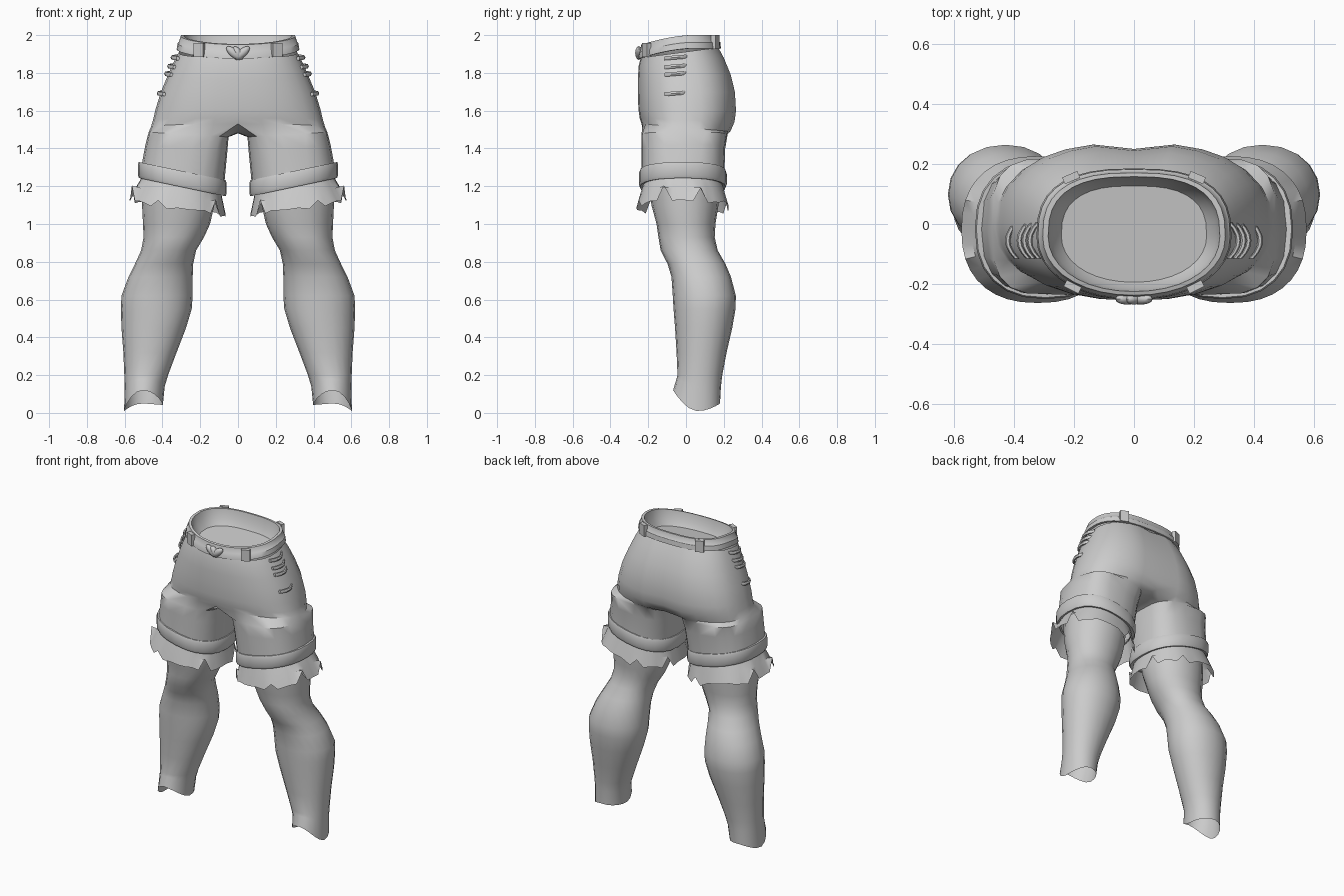
import bpy, bmesh, math, random
from mathutils import Vector, Matrix

if "Cube" in bpy.data.objects:
    bpy.data.objects.remove(bpy.data.objects["Cube"])

random.seed(4)


def clamp(v):
    return max(0.0, min(1.0, v))


def spow(v, e):
    return math.copysign(abs(v) ** e, v)


def oval(t, x0, x1, yf, yb, e=0.85, ef=None, mid=0.5):
    """Point on a squarish oval; t = 0 front, 90 outer, 180 back, 270 inner."""
    t = math.radians(t)
    c, s = math.cos(t), math.sin(t)
    if c > 0 and ef:
        e = ef
    ym = yf + (yb - yf) * mid
    x = (x0 + x1) / 2 + (x1 - x0) / 2 * spow(s, e)
    y = ym - (ym - yf if c > 0 else yb - ym) * spow(c, e)
    return x, y


def finish(name, bm, mirror=True, angle=40):
    bmesh.ops.recalc_face_normals(bm, faces=bm.faces)
    me = bpy.data.meshes.new(name)
    bm.to_mesh(me)
    bm.free()
    ob = bpy.data.objects.new(name, me)
    bpy.context.collection.objects.link(ob)
    bpy.ops.object.select_all(action='DESELECT')
    ob.select_set(True)
    bpy.context.view_layer.objects.active = ob
    bpy.ops.object.shade_smooth_by_angle(angle=math.radians(angle))
    if mirror:
        ob.modifiers.new("Mirror", 'MIRROR').merge_threshold = 0.002
    return ob


def skin(bm, rings, closed=True):
    """Join rows of vertices with quads."""
    for a, b in zip(rings, rings[1:]):
        n = len(a)
        for i in range(n if closed else n - 1):
            j = (i + 1) % n
            bm.faces.new((a[i], a[j], b[j], b[i]))


def add_row(bm, pts):
    return [bm.verts.new(p) for p in pts]


# Shorts: half seat splitting into one trouser leg, mirrored
bm = bmesh.new()
H = 14
rows = []
for zf, zb, w, yf, yb in [(1.88, 1.935, .315, -.24, .175), (1.84, 1.88, .34, -.25, .205),
                          (1.77, 1.79, .375, -.255, .242), (1.69, 1.70, .41, -.255, .264),
                          (1.61, 1.60, .437, -.252, .270), (1.56, 1.54, .45, -.245, .262),
                          (1.53, 1.49, .462, -.235, .24)]:
    pts = []
    for i in range(H + 1):
        t = 180 * i / H
        x, y = oval(t, -w, w, yf, yb, .78, .85, .48)
        if i in (0, H):
            x = 0.0
        if i == H:
            y -= .02                     # cleft
        pts.append((x, y, zf + (zb - zf) * clamp((y - yf) / (yb - yf))))
    rows.append(add_row(bm, pts))
skin(bm, rows, closed=False)
last = rows[-1]
crotch = add_row(bm, [(0, y, z) for y, z in [(.15, 1.48), (.07, 1.48), (0, 1.48),
                                             (-.08, 1.485), (-.16, 1.505)]])
rings = [last + crotch]
angles = [-40 + 260 * i / H for i in range(H + 1)] + [220 + 100 * (i + 1) / 6 for i in range(5)]
for z, x0, x1, yf, yb, k, e in [(1.475, .05, .473, -.236, .22, .06, .6),
                                (1.40, .057, .49, -.235, .207, .1, .7),
                                (1.23, .075, .517, -.236, .203, .2, .8)]:
    pts = []
    for t in angles:
        x, y = oval(t, x0, x1, yf, yb, e)
        pts.append((x, y, z + k * (x - .29)))
    rings.append(add_row(bm, pts))
skin(bm, rings)
finish("shorts", bm)

# Waistband with rim, inner wall and floor
WAIST = (-.322, .322, -.25, .183)


def waist_point(t, inset, down):
    x0, x1, yf, yb = WAIST
    x, y = oval(t, x0 + inset, x1 - inset, yf + inset * .7, yb - inset * .7, .75, .95, .48)
    u = clamp((y + .25) / .26)
    return Vector((x, y, 1.945 + .055 * u * (1.6 - .6 * u) - down))


bm = bmesh.new()
rings = [add_row(bm, [waist_point(i * 10, ins, dn) for i in range(36)])
         for ins, dn in [(.012, .072), (-.003, .07), (.002, .038), (.008, .034),
                         (.018, 0), (.036, 0), (.05, .06), (.08, .1)]]
skin(bm, rings)
bm.faces.new(rings[-1])
finish("waistband", bm, mirror=False)

# Belt loops, two a side
bm = bmesh.new()
for t in (38, 146):
    p = waist_point(t, -.002, .036)
    d = waist_point(t + 4, -.002, .036) - waist_point(t - 4, -.002, .036)
    m = (Matrix.Translation(p) @ Matrix.Rotation(math.atan2(d.y, d.x), 4, 'Z')
         @ Matrix.Diagonal((.055, .024, .075, 1)))
    bmesh.ops.create_cube(bm, size=1, matrix=m)
finish("belt_loops", bm)

# Front knot
bm = bmesh.new()
for x, a, s in [(-.022, 40, .05), (.022, -40, .05), (.0, 55, .04)]:
    m = (Matrix.Translation((x, -.25, 1.905)) @ Matrix.Rotation(math.radians(a), 4, 'Y')
         @ Matrix.Diagonal((s, .019, .022, 1)))
    bmesh.ops.create_uvsphere(bm, u_segments=12, v_segments=8, radius=1, matrix=m)
finish("knot", bm, mirror=False)

# Stitches on the hips
bm = bmesh.new()
for x, z in [(.348, 1.882), (.366, 1.835), (.382, 1.795), (.421, 1.692)]:
    rings = []
    for i in range(7):
        u = i / 3 - 1
        cx = x - .03 * u * u
        rings.append(add_row(bm, [(cx + .009 * math.cos(a), -.055 + .06 * u,
                                   z + .005 * u + .012 * math.sin(a))
                                  for a in [math.tau * j / 6 for j in range(6)]]))
    skin(bm, rings)
    bm.faces.new(rings[0])
    bm.faces.new(rings[-1])
finish("hip_stitches", bm)

# Rolled cuffs
bm = bmesh.new()
rings = []
for ins, z in [(.03, 1.2), (.006, 1.195), (0, 1.21), (0, 1.265), (.005, 1.28), (.025, 1.28)]:
    pts = []
    for i in range(24):
        x, y = oval(i * 15, .06 + ins, .53 - ins, -.25 + ins, .216 - ins, .85)
        pts.append((x, y, z + .21 * (x - .295)))
    rings.append(add_row(bm, pts))
skin(bm, rings)
finish("cuffs", bm)

# Ragged hems flaring out below the cuffs
bm = bmesh.new()
N = 36
notches = {7: .07, 11: .06, 20: .03, 25: .06, 31: .07, 2: .015}
rings = []
for r in range(3):
    f = r / 2
    pts = []
    for i in range(N):
        x, y = oval(i * 360 / N, .09 - .025 * f, .505 + .07 * f,
                    -.225 - .038 * f, .192 + .034 * f, .85)
        z = 1.21 - .122 * f + (.21 - .04 * f) * (x - .295)
        if r == 2:
            z += notches.get(i, random.uniform(-.012, .006))
            if i + 1 in notches or i - 1 in notches:
                z -= .012
        pts.append((x, y, z))
    rings.append(add_row(bm, pts))
skin(bm, rings)
finish("ragged_hems", bm)

# Bare legs: knee, calf and slanted open ankle
bm = bmesh.new()
rings = []
for z, xi, xo, yf, yb in [(1.27, .11, .5, -.2, .18), (1.1, .125, .508, -.183, .172),
                          (1.0, .148, .503, -.148, .156), (.93, .18, .5, -.138, .152),
                          (.86, .222, .513, -.126, .168), (.79, .237, .545, -.098, .208),
                          (.72, .24, .58, -.077, .238), (.62, .24, .617, -.07, .264),
                          (.55, .245, .62, -.066, .262), (.45, .275, .617, -.058, .245),
                          (.32, .325, .607, -.05, .215), (.2, .37, .602, -.045, .192),
                          (.14, .388, .6, -.05, .185), (.05, .398, .603, -.068, .18)]:
    pts = []
    for i in range(20):
        t = i * 18
        x, y = oval(t, xi, xo, yf, yb, .95)
        dz = 0
        if z < .15:                      # slanted ankle cut
            a = math.radians(t)
            dz = .035 * max(0, math.cos(a)) ** 1.5 * (2 if z < .1 else 1.2)
            if z < .1:
                dz -= .04 * max(0, math.sin(a)) ** 2 + .008 * max(0, -math.sin(a))
        if .84 < z < 1.02 and math.cos(math.radians(t)) > .75:
            y -= .008                    # kneecap
        pts.append((x, y, z + dz))
    rings.append(add_row(bm, pts))
skin(bm, rings)
finish("legs", bm, angle=60)
